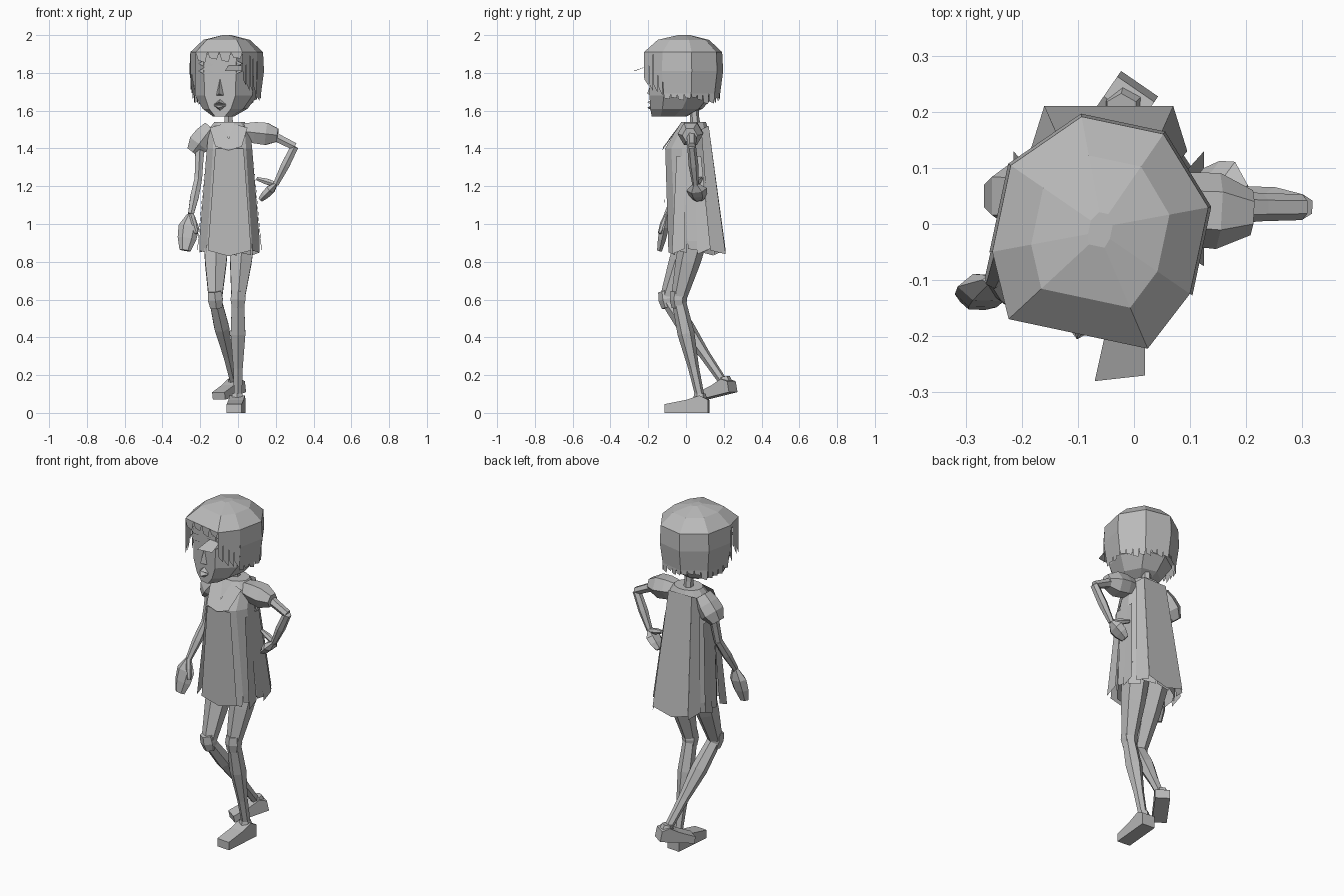
import bpy, math, random
from mathutils import Vector, Matrix

random.seed(4)
if "Cube" in bpy.data.objects:
    bpy.data.objects.remove(bpy.data.objects["Cube"])

shade = (.5, .5, .5, 1)
grey = bpy.data.materials.new("plain_grey")
grey.use_nodes = True
grey.diffuse_color = shade
grey.node_tree.nodes["Principled BSDF"].inputs["Base Color"].default_value = shade


def build(name, verts, faces, matrix=Matrix()):
    mesh = bpy.data.meshes.new(name)
    mesh.from_pydata([tuple(v) for v in verts], [], faces)
    mesh.materials.append(grey)
    obj = bpy.data.objects.new(name, mesh)
    bpy.context.collection.objects.link(obj)
    obj.matrix_world = matrix


def plate(name, points, matrix=Matrix()):
    build(name, points, [tuple(range(len(points)))], matrix)


def oval(centre, width, depth, sides, brow=1):
    """Flat-fronted ring of given half width and depth; brow widens its front edge."""
    grow = 1 / math.cos(math.pi / sides)
    turns = [math.tau * (k - .5) / sides for k in range(sides)]
    return [Vector(centre) + grow * Vector((width * math.sin(t) * (brow if k < 2 else 1),
                                            -depth * math.cos(t), 0))
            for k, t in enumerate(turns)]


def split(ring, parts):
    """Divide every edge of a ring into equal parts."""
    return [p.lerp(ring[(k + 1) % len(ring)], i / parts)
            for k, p in enumerate(ring) for i in range(parts)]


def loft(name, rings, matrix=Matrix(), columns=None, bottom=True, top=True):
    """Skin a stack of rings; columns limits which strips are kept."""
    count = len(rings[0])
    verts = [point for ring in rings for point in ring]
    faces = []
    for low in range(0, len(verts) - count, count):
        for k in columns or range(count):
            after = (k + 1) % count
            faces.append((low + k, low + after, low + count + after, low + count + k))
    if bottom:
        faces.append(tuple(reversed(range(count))))
    if top:
        faces.append(tuple(range(len(verts) - count, len(verts))))
    build(name, verts, faces, matrix)


def limb(name, start, end, radii, wide=(0, 1, 0), flat=1):
    """Six-sided tube whose radii are spread evenly from start to end."""
    along = (end - start).normalized()
    side = Vector(wide)
    side = (side - along * side.dot(along)).normalized()
    other = along.cross(side) * flat
    turns = [math.tau * k / 6 for k in range(6)]
    last = len(radii) - 1
    loft(name, [[start.lerp(end, i / last) + r * (side * math.cos(t) + other * math.sin(t))
                 for t in turns] for i, r in enumerate(radii)])


def flaps(name, ring, columns, shortest, longest, taper, matrix=Matrix()):
    """Ragged tapering flaps hanging from the edges of a ring."""
    verts, faces = [], []
    for k in columns:
        left, right = ring[k], ring[(k + 1) % len(ring)]
        middle = (left + right) / 2
        drop = Vector((0, 0, -random.uniform(shortest, longest)))
        first = len(verts)
        verts += [left, right, right.lerp(middle, taper) + drop, left.lerp(middle, taper) + drop * .8]
        faces.append(tuple(range(first, len(verts))))
    build(name, verts, faces, matrix)


def shoe(name, heel, toe):
    """Side profile, in shoe lengths, extruded across the foot."""
    along = toe - heel
    across = along.cross(Vector((0, 0, 1))).normalized()
    up = across.cross(along)
    profile = [(0, 0), (1, 0), (1, .2), (.5, .3), (.2, .4), (0, .3)]
    loft(name, [[heel + along * t + up * h + across * half for t, h in profile]
                for half in (.04, -.04)])
    ankle = heel + along * .2
    limb(name + "_strap", ankle + up * .25, ankle + up * .45, (.04, .03))


# Head, turned a little to its right
turned = Matrix.Translation((-.06, -.01, 0)) @ Matrix.Rotation(math.radians(-12), 4, "Z")
loft("head", [oval((0, back - .17, z), width, back, 8, 1.3) for z, width, back in
              ((1.57, .05, .09), (1.61, .11, .13), (1.68, .155, .16), (1.9, .165, .17))], turned)

# Hair cap over flat-sided hair, open at the face
hair = [oval((0, 0, z), r, r + .01, 8, 1.7) for z, r in
        ((1.69, .17), (1.81, .185), (1.91, .18), (1.975, .115), (2, .02))]
loft("hair_cap", hair[2:], turned)
loft("hair_sides", hair[:3], turned, range(2, 7), False, False)

# Ragged ends, temple locks and fringe
strands = 4
ends, brim = split(hair[0], strands), split(hair[2], strands)
last = len(ends)
flaps("hair_ends", ends, range(2 * strands, last - strands), .02, .06, .2, turned)
temples = [*range(strands, 2 * strands), *range(last - strands, last)]
flaps("temple_locks", brim, temples, .15, .24, .1, turned)
flaps("fringe", brim, range(strands), .03, .08, .4, turned)
plate("brow_lock", [(-.05, -.19, 1.84), (.02, -.2, 1.84), (.02, -.27, 1.81), (-.07, -.28, 1.81)])

# Nose and lips
build("nose", [(0, -.17, 1.77), (-.02, -.17, 1.68), (.02, -.17, 1.68), (0, -.2, 1.69)],
      [(0, 1, 3), (0, 3, 2), (1, 2, 3)], turned)
for name, lift in (("upper_lip", .03), ("lower_lip", -.03)):
    corners = [(-.04, -.165, 1.63), (.04, -.165, 1.63)]
    build(name, corners + [(0, -.2, 1.63 + lift / 2), (0, -.17, 1.63 + lift)],
          [(0, 1, 2), (0, 2, 3), (2, 1, 3)], turned)

# Eyelids, brows and collar leaves, mirrored
for side, s in (("left", 1), ("right", -1)):
    for name, z in (("eyelid", 1.8), ("brow", 1.84)):
        plate(f"{side}_{name}", [(s * .03, -.175, z), (s * .08, -.175, z + .03),
                                 (s * .12, -.16, z + .01), (s * .08, -.175, z - .01)], turned)
    plate(f"{side}_collar", [(s * .03 - .05, -.03, 1.53), (s * .1 - .05, -.04, 1.51),
                             (s * .07 - .05, -.12, 1.41), (-.05, -.125, 1.39), (-.05, -.09, 1.45)])

limb("neck", Vector((-.05, .05, 1.5)), Vector((-.05, .04, 1.64)), (.03, .024, .026))

# Dress shell, flaring from the bust to a ragged hem
hem = oval((-.045, .045, .91), .16, .14, 12)
loft("dress", [hem, oval((-.045, .01, 1.4), .12, .12, 12),
               oval((-.045, .035, 1.5), .11, .085, 12), oval((-.045, .04, 1.54), .08, .065, 12)],
     bottom=False)
flaps("ragged_hem", hem, range(len(hem)), .04, .08, .1)

# Loose panels hanging front, back and at the sides
for name, y_top, y_hem, z_top in (("front_panel", -.115, -.11, 1.4), ("back_cape", .12, .21, 1.52)):
    plate(name, [(-.12, y_top, z_top), (.03, y_top, z_top), (.07, y_hem, .86),
                 (-.05, y_hem, .83), (-.16, y_hem, .86)])
for side, s in (("left", 1), ("right", -1)):
    for name, y in (("front_strip", -.03), ("rear_strip", .06)):
        top, foot = s * .125 - .045, s * .17 - .045
        plate(f"{side}_{name}", [(top, y - .02, 1.36), (top, y + .02, 1.36),
                                 (foot, y * 1.5 + .04, .87), (foot, y * 1.5 - .03, .84)])
    # Edge folds joining the cape to the dress
    plate(side + "_cape_fold", [(s * .075 - .045, .12, 1.52), (s * .1 - .045, .08, 1.5),
                                (s * .14 - .045, .13, .86), (s * .115 - .045, .21, .84)])

# Pose: left hand on the hip, right arm hanging, right leg trailing
pose = {
    "left": dict(collar=(.03, .03, 1.49), cuff=(.21, .02, 1.47), shoulder=(.16, .03, 1.48),
                 elbow=(.3, .03, 1.41), wrist=(.2, .05, 1.21), tips=(.12, .07, 1.13),
                 thumb=(.1, .08, 1.24), palm=(0, 1, 0),
                 hip=(.03, .06, 1), knee=(0, -.04, .6), ankle=(0, .08, .06),
                 heel=(0, .12, 0), toe=(-.02, -.11, 0)),
    "right": dict(collar=(-.14, .05, 1.51), cuff=(-.24, .05, 1.38), shoulder=(-.2, .04, 1.43),
                  elbow=(-.21, 0, 1.24), wrist=(-.25, -.1, 1.05), tips=(-.28, -.14, .86),
                  thumb=(-.22, -.14, .95), palm=(1, 0, 0),
                  hip=(-.115, .05, 1), knee=(-.12, -.1, .6), ankle=(-.02, .2, .16),
                  heel=(.01, .25, .11), toe=(-.1, .09, .07)),
}
for side, joints in pose.items():
    j = {name: Vector(place) for name, place in joints.items()}
    limb(side + "_sleeve", j["collar"], j["cuff"], (.05, .065, .068, .04))
    limb(side + "_upper_arm", j["shoulder"], j["elbow"], (.03, .025, .023))
    limb(side + "_forearm", j["elbow"], j["wrist"], (.023, .026, .017))
    limb(side + "_hand", j["wrist"], j["tips"], (.02, .055, .05, .03), j["palm"], .5)
    limb(side + "_thumb", j["wrist"], j["thumb"], (.015, .018, .01))
    limb(side + "_thigh", j["hip"], j["knee"], (.08, .066, .04))
    cap = (j["hip"] - j["ankle"]).normalized() * .045
    limb(side + "_kneecap", j["knee"] + cap, j["knee"] - cap, (.04, .046, .036))
    limb(side + "_shin", j["knee"], j["ankle"], (.037, .045, .029, .023))
    shoe(side + "_shoe", j["heel"], j["toe"])
